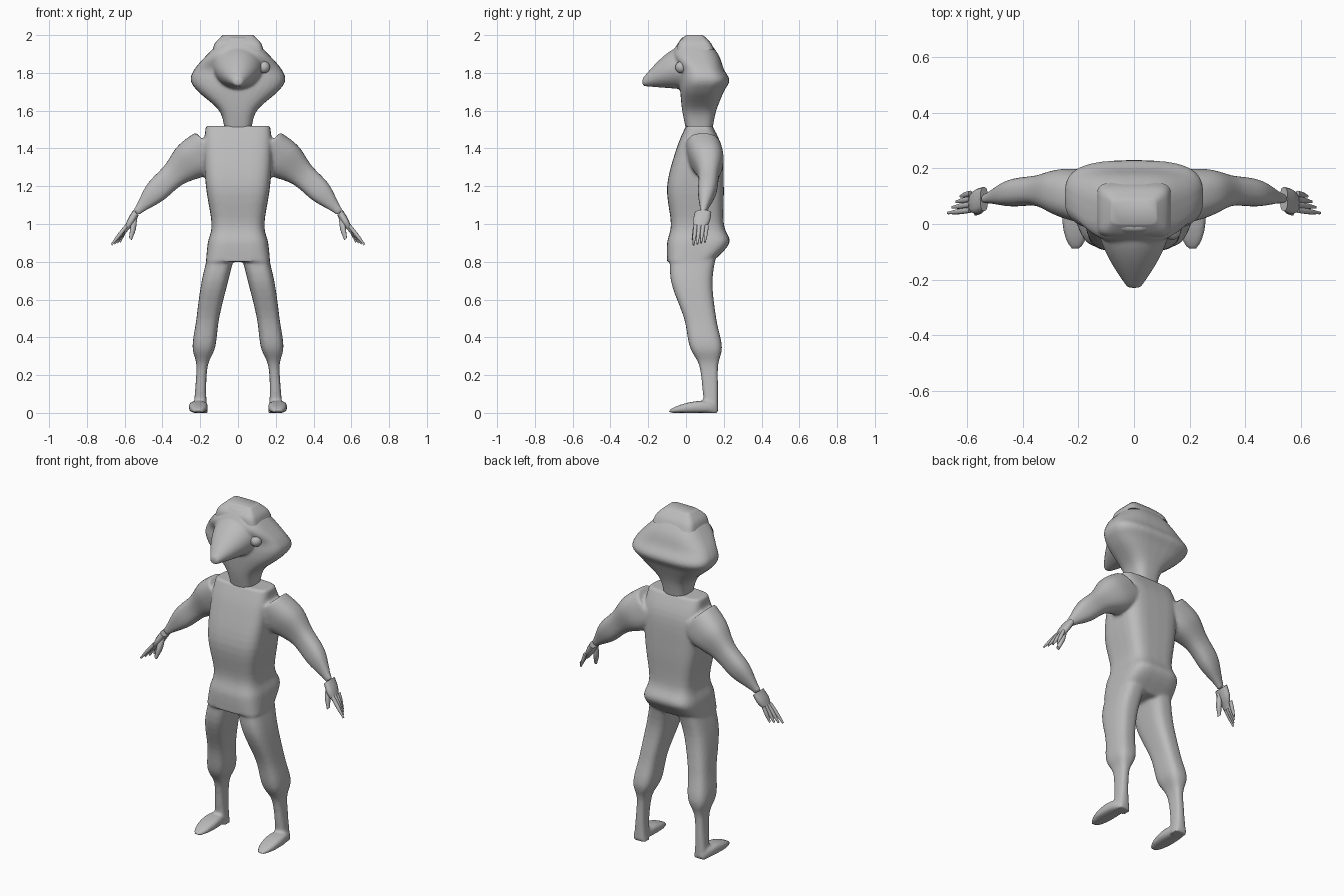
import bpy, bmesh, math
from mathutils import Vector

if "Cube" in bpy.data.objects:
    bpy.data.objects.remove(bpy.data.objects["Cube"], do_unlink=True)

grey = bpy.data.materials.new("plain_grey")
grey.use_nodes = True
grey.diffuse_color = (0.5, 0.5, 0.5, 1)
grey.node_tree.nodes["Principled BSDF"].inputs["Base Color"].default_value = grey.diffuse_color

across, depth, up = Vector((1, 0, 0)), Vector((0, 1, 0)), Vector((0, 0, 1))
arm_thickness = Vector((1, 0, 1)).normalized()


def spline(rows, steps=5):
    """Interpolate rows of numbers with smooth tangents."""
    result = []
    last = len(rows) - 1
    for i in range(last):
        before, start, end, after = (rows[min(max(k, 0), last)] for k in range(i - 1, i + 3))
        for step in range(steps):
            t = step / steps
            ease = t * t * (3 - 2 * t)
            leave, arrive = t * (1 - t) ** 2 / 2, t * t * (t - 1) / 2
            result.append([q + ease * (r - q) + leave * (r - p) + arrive * (s - q)
                           for p, q, r, s in zip(before, start, end, after)])
    return result + [list(rows[-1])]


def loft(bm, sections, u, v, squareness=2.5, side=1, sides=32):
    """Skin superellipse rings, each given as centre, half size on u, half size on v."""
    rings = []
    for centre, half_u, half_v in sections:
        ring = []
        for k in range(sides):
            angle = math.tau * k / sides
            c, s = (math.copysign(abs(w) ** (2 / squareness), w)
                    for w in (math.cos(angle), math.sin(angle)))
            point = Vector(centre) + u * (half_u * c) + v * (half_v * s)
            point.x *= side
            ring.append(bm.verts.new(point))
        rings.append(ring)
    for lower, upper in zip(rings, rings[1:]):
        for k in range(sides):
            m = (k + 1) % sides
            bm.faces.new((lower[k], lower[m], upper[m], upper[k]))
    bm.faces.new(rings[0])
    bm.faces.new(rings[-1])


def column(bm, profile, squareness, centre_x=lambda z: 0, side=1):
    """Upright loft from rows of height, half width, front and back."""
    sections = [((centre_x(z), (front + back) / 2, z), width, (back - front) / 2)
                for z, width, front, back in spline(profile)]
    loft(bm, sections, across, depth, squareness, side)


def limb(bm, start, end, radii, side, bow=0, flat=1.0, sides=12):
    """Tapered limb between two points, bowed upward and backward."""
    radii = spline([(r,) for r in radii])
    sections = []
    for i, (r,) in enumerate(radii):
        t = i / (len(radii) - 1)
        centre = Vector(start).lerp(Vector(end), t) + (depth + up) * bow * math.sin(math.pi * t)
        sections.append((centre, r, r * flat))
    loft(bm, sections, arm_thickness, depth, side=side, sides=sides)


def finish(name, bm, voxel=0.0):
    bmesh.ops.recalc_face_normals(bm, faces=bm.faces)
    mesh = bpy.data.meshes.new(name)
    bm.to_mesh(mesh)
    bm.free()
    mesh.materials.append(grey)
    ob = bpy.data.objects.new(name, mesh)
    bpy.context.collection.objects.link(ob)
    bpy.ops.object.select_all(action="DESELECT")
    ob.select_set(True)
    bpy.context.view_layer.objects.active = ob
    bpy.ops.object.shade_smooth_by_angle(angle=math.radians(50))
    if voxel:  # fuse overlapping volumes into one soft skin
        fuse = ob.modifiers.new("fuse", "REMESH")
        fuse.mode, fuse.voxel_size, fuse.use_smooth_shade = "VOXEL", voxel, True
        soften = ob.modifiers.new("soften", "SMOOTH")
        soften.iterations = 4


# Body: torso, arms, legs and feet in one skin
body = bmesh.new()
column(body, [(1.52, .17, 0, .14), (1.4, .18, -.05, .19), (1.2, .17, -.1, .2),
              (1, .14, -.08, .2), (.9, .16, -.1, .23), (.8, .17, -.1, .14)], 4)
wrist = (.54, .09, 1.06)
for side in (1, -1):
    limb(body, (.14, .09, 1.4), wrist, (.12, .11, .07, .06, .02), side, bow=.03, flat=.8, sides=32)
    # Legs curve outward toward the ankle, with a gathered cuff below the knee
    column(body, [(.88, .07, -.08, .17), (.7, .07, -.08, .14), (.5, .06, -.01, .16),
                  (.35, .06, .02, .19), (.25, .03, .07, .17), (.1, .03, .09, .17), (0, .04, .1, .17)],
           3, lambda z: .2 - .16 * z * z, side)
    # Feet: rounded at both ends, thinning toward the toes
    foot = []
    for i in range(17):
        t = i / 16
        swell = max(math.sin(math.pi * t), .05) ** .35
        height = swell * (.04 - .02 * t)
        foot.append(((.21, .17 - .26 * t, height), .05 * swell, height))
    loft(body, foot, across, up, 3, side)
finish("body", body, .009)

# Hands: flat palm, four spread fingers and a thumb
for label, side in (("left", 1), ("right", -1)):
    hand = bmesh.new()
    limb(hand, wrist, (.6, .07, .96), (.02, .02, .01), side, flat=2.2)
    for i in range(4):
        knuckle = (.59, .05 + .02 * i, .99)
        tip = (.67 - .015 * i, .04 + .02 * i, .89 + .005 * i)
        limb(hand, knuckle, tip, (.01, .01, .005), side)
    limb(hand, (.54, .07, 1.04), (.57, .04, .92), (.01, .018, .01), side)
    finish(label + "_hand", hand)

# Head: neck and skull fused with a drooping snout
head = bmesh.new()
column(head, [(1.5, .07, 0, .14), (1.6, .1, -.02, .16), (1.7, .21, -.03, .2), (1.76, .25, -.03, .23),
              (1.82, .23, -.03, .2), (1.9, .16, -.07, .17), (1.99, .07, -.02, .1)], 3)
snout = []
for i in range(17):
    t = i / 16
    taper = math.cos(1.4 * t)
    height = .12 * taper
    snout.append(((0, .03 - .26 * t, 1.71 + .02 * t + height), .135 * taper, height))
loft(head, snout, across, up, 2)
finish("head", head, .008)

# Cap plate on the crown
cap = bmesh.new()
column(cap, [(1.92, .135, -.05, .15), (1.96, .12, -.04, .13), (2, .08, 0, .09)], 6)
finish("cap", cap)

# Single eye on the left side
eye = bmesh.new()
bmesh.ops.create_uvsphere(eye, u_segments=24, v_segments=16, radius=.032)
bmesh.ops.translate(eye, verts=eye.verts, vec=(.137, -.025, 1.83))
finish("left_eye", eye)
